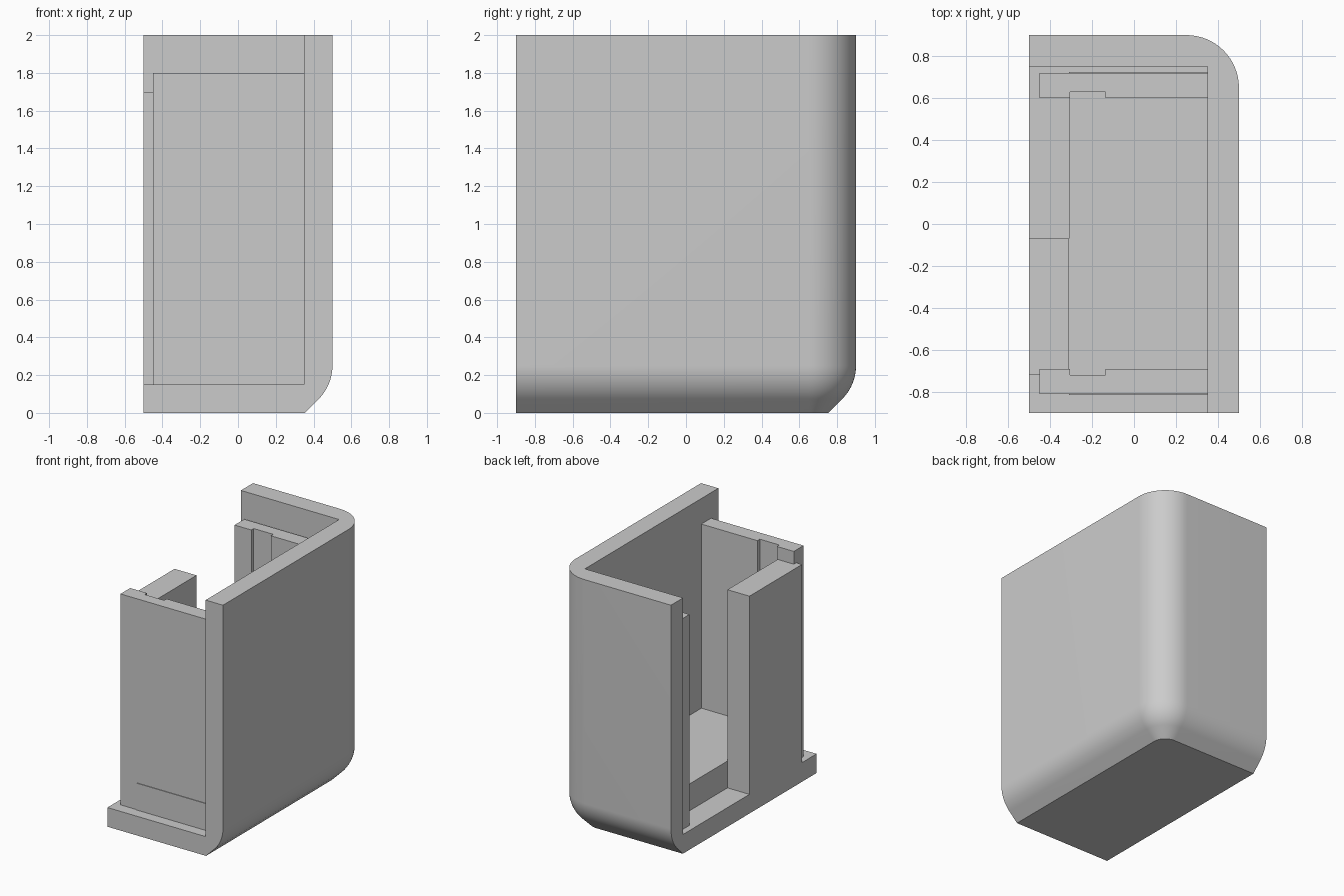
import bpy
import bmesh
from math import sin, cos, pi, radians

default = bpy.data.objects.get("Cube")
if default:
    bpy.data.objects.remove(default, do_unlink=True)

grey = bpy.data.materials.new("plain grey")
grey.use_nodes = True
COLOUR = (0.6, 0.6, 0.6, 1)
grey.diffuse_color = COLOUR
grey.node_tree.nodes["Principled BSDF"].inputs["Base Color"].default_value = COLOUR


def finish(name, bm):
    bmesh.ops.recalc_face_normals(bm, faces=bm.faces)
    mesh = bpy.data.meshes.new(name)
    bm.to_mesh(mesh)
    bm.free()
    mesh.materials.append(grey)
    obj = bpy.data.objects.new(name, mesh)
    bpy.context.collection.objects.link(obj)
    return obj


def prism(name, outline, z0, z1):
    """Extrude a plan outline from z0 up to z1."""
    bm = bmesh.new()
    face = bm.faces.new([bm.verts.new((x, y, z0)) for x, y in outline])
    top = bmesh.ops.extrude_face_region(bm, geom=[face])["geom"]
    bmesh.ops.translate(bm, vec=(0, 0, z1 - z0),
                        verts=[v for v in top if isinstance(v, bmesh.types.BMVert)])
    return finish(name, bm)


def box(name, x0, x1, y0, y1, z0, z1):
    return prism(name, [(x0, y0), (x1, y0), (x1, y1), (x0, y1)], z0, z1)


# Outer shell: rounded back corner, lower edge rounded then cut at 45 degrees
R, CX, CY, STEPS = 0.25, 0.25, 0.65, 16
profile = [(R * (2 ** 0.5 - 1), 0)]
for i in range(STEPS + 1):
    a = pi / 4 * (1 - i / STEPS)
    profile.append((R * cos(a), R - R * sin(a)))
profile.append((R, 2))

bm = bmesh.new()
rings = []
for r, z in profile:
    plan = [(-0.5, -0.9), (CX + r, -0.9)]
    for i in range(STEPS + 1):
        a = pi / 2 * i / STEPS
        plan.append((CX + r * cos(a), CY + r * sin(a)))
    plan.append((-0.5, CY + r))
    rings.append([bm.verts.new((x, y, z)) for x, y in plan])
for low, high in zip(rings, rings[1:]):
    n = len(low)
    for i in range(n):
        j = (i + 1) % n
        bm.faces.new((low[i], low[j], high[j], high[i]))
bm.faces.new(rings[0])
bm.faces.new(rings[-1])
shell = finish("outer_shell", bm)

# Hollow out the shell, leaving floor, side wall and back wall
cutter = box("shell_cutter", -0.7, 0.35, -1.1, 0.75, 0.15, 2.2)
cutter.hide_render = True
cut = shell.modifiers.new("hollow", 'BOOLEAN')
cut.operation = 'DIFFERENCE'
cut.solver = 'EXACT'
cut.object = cutter
bpy.context.view_layer.objects.active = shell
shell.select_set(True)
bpy.ops.object.modifier_apply(modifier=cut.name)
bpy.data.objects.remove(cutter, do_unlink=True)
bpy.ops.object.shade_smooth_by_angle(angle=radians(30))

# Inner end panels, each with a guide groove on its inner face
for name, inner, out in (("front_panel", -0.69, -1), ("back_panel", 0.6, 1)):
    groove, outer = inner + out * 0.03, inner + out * 0.12
    prism(name, [(-0.45, outer), (-0.45, inner), (-0.305, inner), (-0.305, groove),
                 (-0.135, groove), (-0.135, inner), (0.35, inner), (0.35, outer)],
          0.15, 1.8)

# Raised floor between the panels, just proud of their outer faces
box("raised_floor", -0.31, 0.35, -0.815, 0.725, 0.15, 0.36)

# Half-width upright panel on the open side
box("side_panel", -0.5, -0.31, -0.72, -0.07, 0.15, 1.7)
